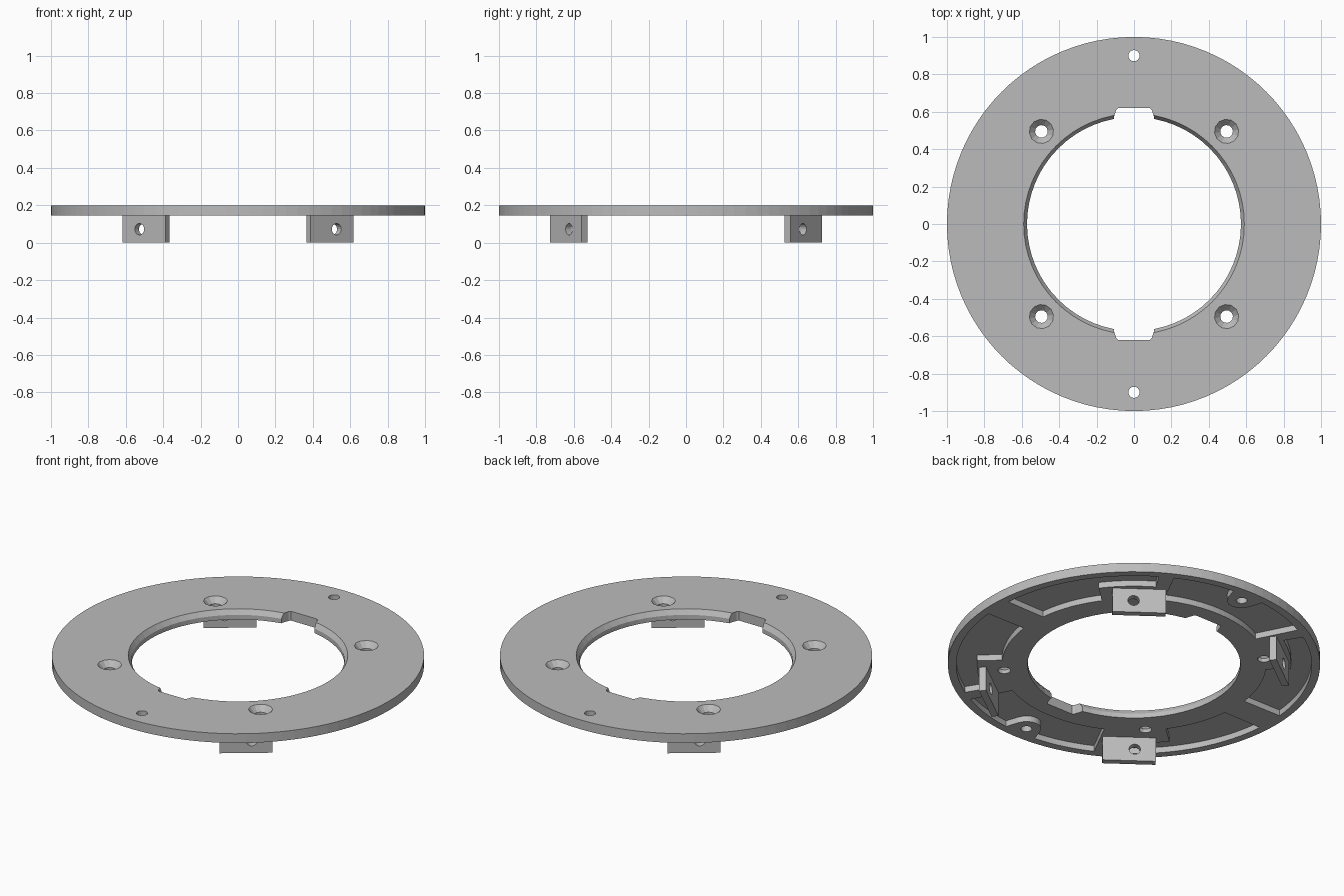
import bpy, bmesh, math
from mathutils import Matrix, Vector

if "Cube" in bpy.data.objects:
    bpy.data.objects.remove(bpy.data.objects["Cube"])

grey = bpy.data.materials.new("mid_grey")
grey.diffuse_color = (0.5, 0.5, 0.5, 1)
grey.use_nodes = True
grey.node_tree.nodes["Principled BSDF"].inputs["Base Color"].default_value = grey.diffuse_color

Z0, Z1 = 0.145, 0.2          # plate underside and top
POCKET_TOP = 0.18


def finish(name, bm):
    bmesh.ops.recalc_face_normals(bm, faces=bm.faces[:])
    me = bpy.data.meshes.new(name)
    bm.to_mesh(me)
    bm.free()
    me.materials.append(grey)
    ob = bpy.data.objects.new(name, me)
    bpy.context.collection.objects.link(ob)
    return ob


def lathe(name, profile, n, loc=(0, 0), turn=0.0):
    """Closed solid from (radius, z) rings, capped at both ends."""
    bm = bmesh.new()
    rings = []
    for r, z in profile:
        rings.append([bm.verts.new((loc[0] + r * math.cos(turn + 2 * math.pi * i / n),
                                    loc[1] + r * math.sin(turn + 2 * math.pi * i / n), z))
                      for i in range(n)])
    for a, b in zip(rings, rings[1:]):
        for i in range(n):
            j = (i + 1) % n
            bm.faces.new((a[i], a[j], b[j], b[i]))
    bm.faces.new(rings[0])
    bm.faces.new(rings[-1])
    return finish(name, bm)


def prism(name, pts, z0, z1):
    bm = bmesh.new()
    lo = [bm.verts.new((x, y, z0)) for x, y in pts]
    hi = [bm.verts.new((x, y, z1)) for x, y in pts]
    bm.faces.new(lo)
    bm.faces.new(hi)
    for i in range(len(pts)):
        j = (i + 1) % len(pts)
        bm.faces.new((lo[i], lo[j], hi[j], hi[i]))
    return finish(name, bm)


def cut(target, cutter):
    mod = target.modifiers.new("cut", 'BOOLEAN')
    mod.operation = 'DIFFERENCE'
    mod.solver = 'EXACT'
    mod.object = cutter
    bpy.context.view_layer.update()
    dg = bpy.context.evaluated_depsgraph_get()
    me = bpy.data.meshes.new_from_object(target.evaluated_get(dg))
    target.modifiers.clear()
    target.data = me
    bpy.data.objects.remove(cutter)


def polar(r, deg):
    return r * math.cos(math.radians(deg)), r * math.sin(math.radians(deg))


# flat ring plate with chamfered bore
plate = lathe("ring_plate", [(1, Z0), (1, Z1)], 96)
cut(plate, lathe("bore", [(0.572, 0.0), (0.572, 0.172), (0.59, Z1), (0.6, 0.215)], 64))

for s in (1, -1):
    # key notches front and back
    cut(plate, prism("notch", [(-0.11, s * 0.5), (-0.108, s * 0.57), (-0.095, s * 0.61),
                               (-0.085, s * 0.62), (0.085, s * 0.62), (0.095, s * 0.61),
                               (0.108, s * 0.57), (0.11, s * 0.5)], 0, 0.4))
    # small plain holes
    cut(plate, lathe("hole", [(0.03, 0), (0.03, 0.4)], 16, (0, s * 0.9)))
    # countersunk screw holes
    for t in (1, -1):
        cut(plate, lathe("countersink", [(0.034, 0), (0.034, 0.168), (0.065, Z1), (0.08, 0.2155)],
                         12, (s * 0.495, t * 0.495), 0.13))


# underside pockets
def rim(deg):
    """Pocket outer radius, bulging inwards around the small hole."""
    d = math.radians(deg - 90)
    q = 0.08 ** 2 - (0.9 * math.sin(d)) ** 2
    return 0.9 * math.cos(d) - math.sqrt(q) if q > 0 else 0.955


def steps(a, b, n):
    return [a + (b - a) * i / n for i in range(n + 1)]


across = [polar(rim(a), a) for a in steps(63, 117, 54)] + \
         [polar(0.71, a) for a in steps(117, 63, 18)]
side = [polar(0.955, a) for a in steps(5, 58, 18)] + \
       [polar(0.845, a) for a in steps(58, 37, 7)] + \
       [polar(0.71, a) for a in steps(36, 6.5, 10)]
for sy in (1, -1):
    cut(plate, prism("pocket", [(x, y * sy) for x, y in across], 0.1, POCKET_TOP))
    for sx in (1, -1):
        cut(plate, prism("pocket", [(x * sx, y * sy) for x, y in side], 0.1, POCKET_TOP))

# four drilled lugs hanging below the plate
W, T, H = 0.286, 0.038, 0.16
for sx, xn in ((1, "right"), (-1, "left")):
    for sy, yn in ((1, "back"), (-1, "front")):
        n = Vector((sx * 0.594, sy * 0.804, 0))
        t = Vector((sx * 0.804, -sy * 0.594, 0))
        up = Vector((0, 0, 1))
        c = Vector((sx * 0.503, sy * 0.643, 0)) - n * T / 2
        rot = Matrix((t, n, up)).transposed().to_4x4()
        bm = bmesh.new()
        bmesh.ops.create_cube(bm, size=1, matrix=Matrix.Translation(c + up * H / 2) @ rot
                              @ Matrix.Diagonal((W, T, H, 1)))
        lug = finish(f"lug_{yn}_{xn}", bm)
        bm = bmesh.new()
        bmesh.ops.create_cone(bm, cap_ends=True, segments=16, radius1=0.031, radius2=0.031, depth=0.2,
                              matrix=Matrix.Translation(c + t * 0.03 + up * 0.072)
                              @ n.to_track_quat('Z', 'Y').to_matrix().to_4x4())
        cut(lug, finish("lug_hole", bm))
